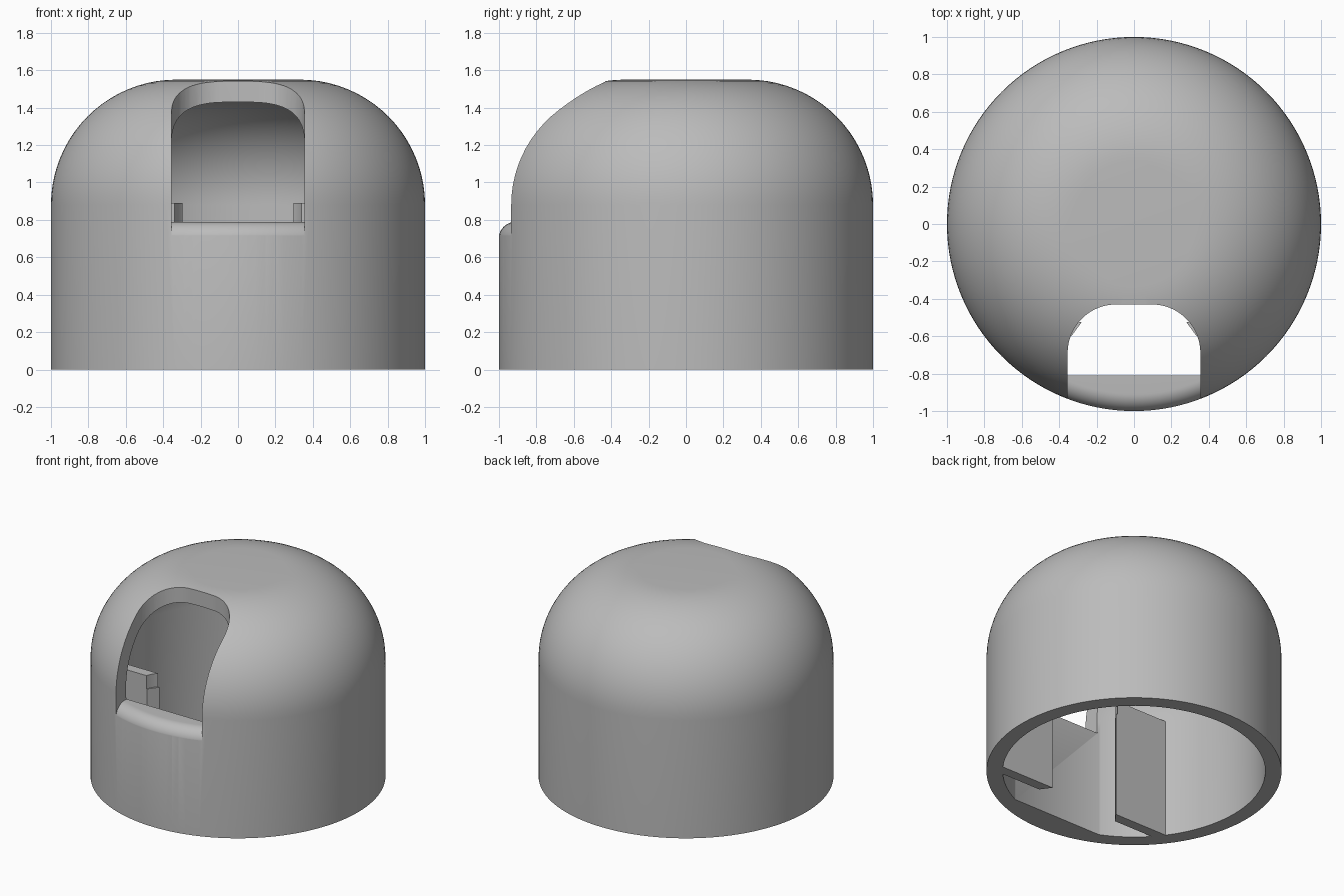
import bpy, bmesh, math

cube = bpy.data.objects.get("Cube")
if cube:
    bpy.data.objects.remove(cube, do_unlink=True)

GREY = (0.5, 0.5, 0.5, 1)
mat = bpy.data.materials.new("plain_grey")
mat.use_nodes = True
mat.diffuse_color = GREY
mat.node_tree.nodes["Principled BSDF"].inputs["Base Color"].default_value = GREY

SEGMENTS = 128
HALF_WIDTH = 0.355     # half width of the opening
SILL = 0.79            # height of the sill under the opening


def finish(name, bm):
    bmesh.ops.remove_doubles(bm, verts=bm.verts, dist=0.00001)
    bmesh.ops.recalc_face_normals(bm, faces=bm.faces)
    mesh = bpy.data.meshes.new(name)
    bm.to_mesh(mesh)
    bm.free()
    mesh.materials.append(mat)
    obj = bpy.data.objects.new(name, mesh)
    bpy.context.collection.objects.link(obj)
    return obj


def arc(cx, cy, radius, start, end, steps):
    angles = [math.radians(start + (end - start) * i / steps) for i in range(steps + 1)]
    return [(cx + radius * math.cos(a), cy + radius * math.sin(a)) for a in angles]


def revolve(name, profile):
    """Spin a closed (radius, height) profile around z."""
    bm = bmesh.new()
    verts = [bm.verts.new((r, 0, z)) for r, z in profile]
    edges = [bm.edges.new((verts[i - 1], verts[i])) for i in range(len(verts))]
    bmesh.ops.spin(bm, geom=verts + edges, cent=(0, 0, 0), axis=(0, 0, 1),
                   angle=math.tau, steps=SEGMENTS, use_merge=True)
    # drop edges lying on the axis
    bmesh.ops.remove_doubles(bm, verts=bm.verts, dist=0.00001)
    loose = [e for e in bm.edges if not e.link_faces]
    bmesh.ops.delete(bm, geom=loose, context='EDGES')
    return finish(name, bm)


def prism(name, outline, bottom, top):
    """Extrude a plan outline upwards."""
    bm = bmesh.new()
    face = bm.faces.new([bm.verts.new((x, y, bottom)) for x, y in outline])
    new = bmesh.ops.extrude_face_region(bm, geom=[face])["geom"]
    bmesh.ops.translate(bm, vec=(0, 0, top - bottom),
                        verts=[v for v in new if isinstance(v, bmesh.types.BMVert)])
    return finish(name, bm)


def combine(target, tool, operation):
    tool.hide_render = True
    mod = target.modifiers.new("combine", 'BOOLEAN')
    mod.operation = operation
    mod.solver = 'EXACT'
    mod.object = tool
    bpy.context.view_layer.objects.active = target
    bpy.ops.object.modifier_apply(modifier=mod.name)
    bpy.data.objects.remove(tool, do_unlink=True)


# Hollow domed shell with a flat crown and an open bottom
outer = arc(0.33, 0.88, 0.67, 0, 90, 20)
inner = arc(0.33, 0.88, 0.56, 90, 0, 20)
shell = revolve("domed_shell", [(1, 0)] + outer + [(0, 1.55), (0, 1.44)] + inner + [(0.89, 0)])

# Flat backing behind the front wall
backing = prism("front_backing",
                [(-0.37, -0.92), (0.37, -0.92), (0.37, -0.81), (-0.37, -0.81)], 0, 0.8)
combine(shell, backing, 'UNION')

# Chamfered guide blocks on both sides of the opening
for side, name in ((1, "left_guide_block"), (-1, "right_guide_block")):
    outline = [(0.335, -0.6), (0.28, -0.525), (0.76, -0.525), (0.71, -0.6)]
    block = prism(name, [(side * x, y) for x, y in outline], 0, 0.89)
    combine(shell, block, 'UNION')

# Opening with rounded rear corners, ending in a rounded sill
corner = arc(HALF_WIDTH - 0.26, -0.69, 0.26, 0, 90, 16)
rear = corner + [(-x, y) for x, y in reversed(corner)]
opening = prism("opening_cutter", [(HALF_WIDTH, -1.1)] + rear + [(-HALF_WIDTH, -1.1)], 0.6, 2)
nose = arc(0.91, SILL - 0.092, 0.092, 90, 0, 12)
sill = revolve("sill_cutter", [(0, SILL)] + nose + [(1.3, 0.68), (1.3, 0.4), (0, 0.4)])
combine(opening, sill, 'DIFFERENCE')
combine(shell, opening, 'DIFFERENCE')

# Smooth dome with crisp edges
bpy.ops.object.select_all(action='DESELECT')
shell.select_set(True)
bpy.context.view_layer.objects.active = shell
bpy.ops.object.shade_smooth_by_angle(angle=math.radians(30))
